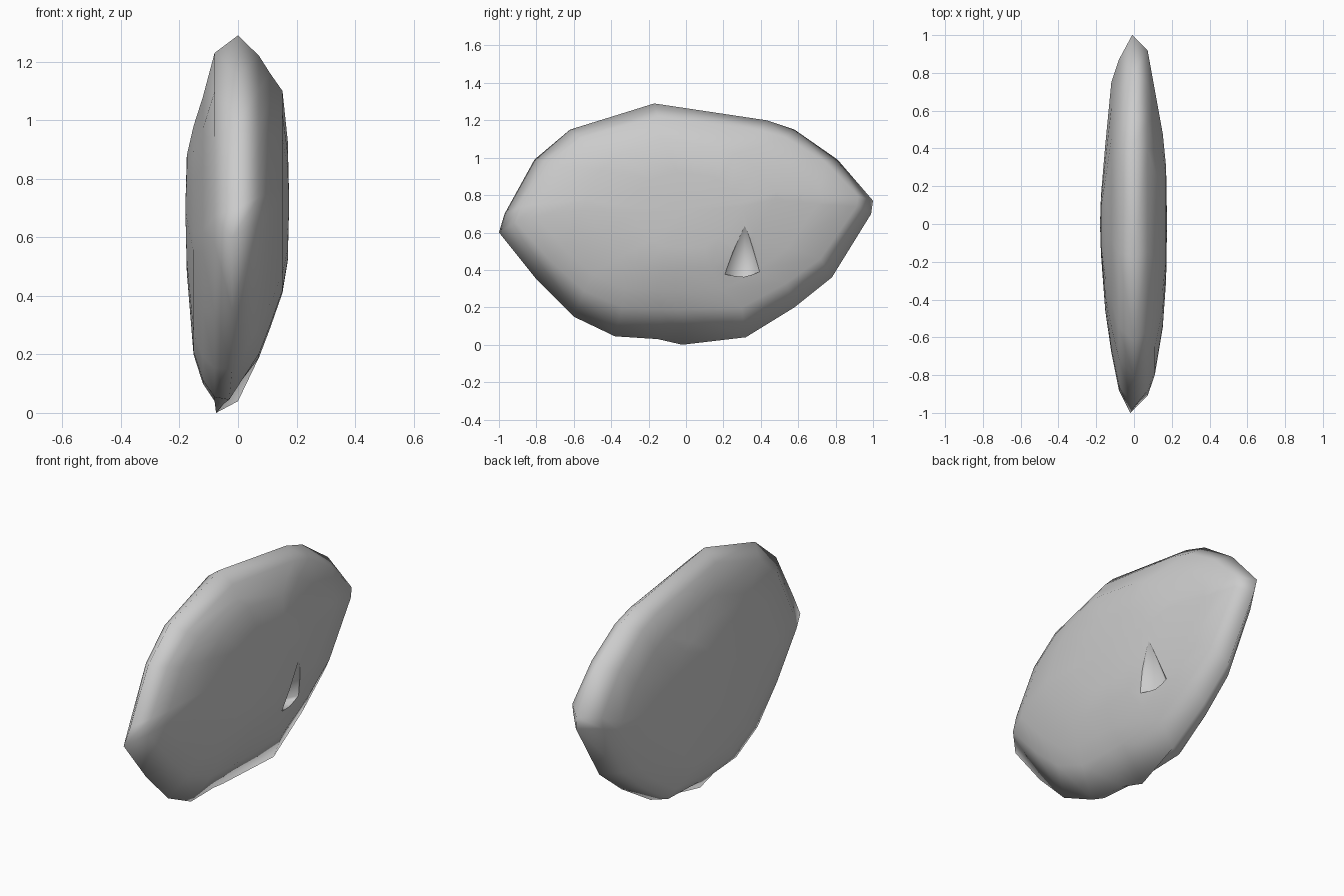
import bpy, bmesh

if "Cube" in bpy.data.objects:
    bpy.data.objects.remove(bpy.data.objects["Cube"])

# Outline seen from the right (y, z), with the x of the rim at each point
OUT = [(-1, .6, -.02), (-.97, .7, 0), (-.81, .99, 0), (-.62, 1.15, 0), (-.17, 1.29, 0),
       (.43, 1.2, 0), (.58, 1.15, 0), (.81, .99, 0), (1, .77, -.01), (.99, .7, 0),
       (.78, .36, 0), (.58, .2, 0), (.32, .04, 0), (-.02, 0, -.075), (-.15, .03, -.05),
       (-.38, .045, -.03), (-.6, .15, -.02), (-.8, .35, -.02)]
# Cross-sections on each side: x, y min, y max, z min, z max
RIGHT = [(.072, -.91, .92, .19, 1.22), (.11, -.8, .71, .29, 1.16),
         (.152, -.55, .48, .41, 1.1), (.17, -.3, .3, .52, .93)]
LEFT = [(-.08, -.88, .87, .04, 1.23), (-.12, -.68, .75, .1, 1.08),
        (-.152, -.46, .42, .2, .98), (-.175, -.16, .15, .48, .88)]


def new_object(name, bm):
    me = bpy.data.meshes.new(name)
    bm.to_mesh(me)
    bm.free()
    ob = bpy.data.objects.new(name, me)
    bpy.context.collection.objects.link(ob)
    return ob


def section(bm, x, y0, y1, z0, z1):
    return [bm.verts.new((x, y0 + (y + 1) / 2 * (y1 - y0),
                          z0 + max(z - .03, 0) / 1.26 * (z1 - z0))) for y, z, _ in OUT]


# Flat pebble body: rim plus shrinking sections to either side
bm = bmesh.new()
rim = [bm.verts.new((x, y, z)) for y, z, x in OUT]
n = len(OUT)
for sections, centre in ((RIGHT, (.175, 0, .72)), (LEFT, (-.18, 0, .7))):
    prev = rim
    for s in sections:
        ring = section(bm, *s)
        for i in range(n):
            j = (i + 1) % n
            bm.faces.new((prev[i], prev[j], ring[j], ring[i]))
        prev = ring
    c = bm.verts.new(centre)
    for i in range(n):
        bm.faces.new((prev[i], prev[(i + 1) % n], c))
bmesh.ops.recalc_face_normals(bm, faces=bm.faces)
for f in bm.faces:
    f.smooth = True
body = new_object("stone_body", bm)

# Wedge-shaped notch in the right face
bm = bmesh.new()
for p in [(.17, .315, .65), (.14, .2, .378), (.14, .42, .4), (.14, .31, .368), (0, .31, .36),
          (.3, .315, .66), (.3, .19, .378), (.3, .43, .4), (.3, .31, .368)]:
    bm.verts.new(p)
bmesh.ops.convex_hull(bm, input=bm.verts)
bmesh.ops.recalc_face_normals(bm, faces=bm.faces)
cutter = new_object("notch_cutter", bm)
cutter.hide_render = True

mod = body.modifiers.new("notch", 'BOOLEAN')
mod.operation = 'DIFFERENCE'
mod.solver = 'EXACT'
mod.object = cutter
bpy.context.view_layer.objects.active = body
body.select_set(True)
bpy.ops.object.modifier_apply(modifier="notch")
bpy.data.objects.remove(cutter)

# Smooth the inside of the notch, keeping its lip crisp
bm = bmesh.new()
bm.from_mesh(body.data)
for e in bm.edges:
    if len({f.smooth for f in e.link_faces}) == 2:
        e.smooth = False
for f in bm.faces:
    f.smooth = True
bm.to_mesh(body.data)
bm.free()
